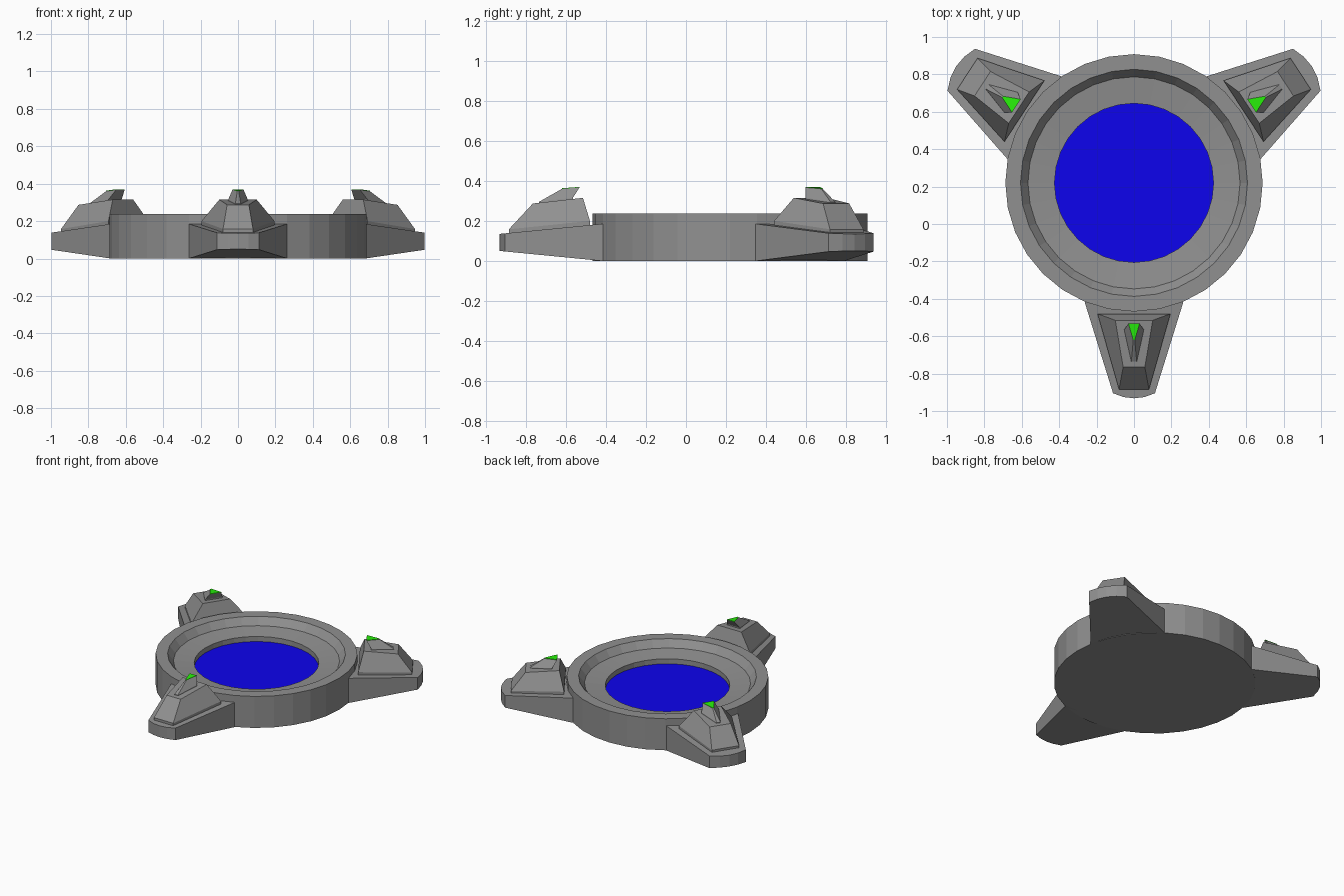
import bpy, bmesh
from math import cos, sin, pi, radians
from mathutils import Vector

if "Cube" in bpy.data.objects:
    bpy.data.objects.remove(bpy.data.objects["Cube"])

CENTRE = Vector((0, 0.22, 0))
N = 32

def material(name, rgb):
    m = bpy.data.materials.new(name)
    m.diffuse_color = (*rgb, 1)
    m.use_nodes = True
    m.node_tree.nodes["Principled BSDF"].inputs["Base Color"].default_value = m.diffuse_color
    return m

grey = material("dark_grey", (0.28, 0.28, 0.28))
blue = material("blue_panel", (0.004, 0.001, 0.85))
green = material("green_light", (0.02, 0.85, 0.003))

def loft(name, rings, mat=grey):
    """Closed solid through rings holding equal numbers of points."""
    bm = bmesh.new()
    loops = [[bm.verts.new(p) for p in r] for r in rings]
    n = len(rings[0])
    for a, b in zip(loops, loops[1:]):
        for i in range(n):
            j = (i + 1) % n
            bm.faces.new((a[i], a[j], b[j], b[i]))
    bm.faces.new(loops[0][::-1])
    bm.faces.new(loops[-1])
    bmesh.ops.recalc_face_normals(bm, faces=bm.faces[:])
    me = bpy.data.meshes.new(name)
    bm.to_mesh(me)
    bm.free()
    ob = bpy.data.objects.new(name, me)
    bpy.context.collection.objects.link(ob)
    me.materials.append(mat)
    return ob

def circle(r, z):
    return [CENTRE + Vector((r * cos(2 * pi * i / N), r * sin(2 * pi * i / N), z))
            for i in range(N)]

# Round dish with raised rim and recessed blue panel
loft("round_base", [circle(r, z) for r, z in (
    (0.688, 0), (0.688, 0.237), (0.607, 0.237), (0.567, 0.185), (0.425, 0.17), (0.425, 0.125))])
loft("blue_disc", [circle(0.425, 0.12), circle(0.425, 0.132)], blue)

def arm(name, angle, tip, tip_w, bulge, pod_end, pod_w, top_u, light_w):
    d = Vector((cos(angle), sin(angle), 0))
    side = Vector((-d.y, d.x, 0))

    def at(u, v, z):
        return CENTRE + d * u + side * v + Vector((0, 0, z))

    def quad(u0, w0, z0, u1, w1, z1):
        return [at(u0, -w0, z0), at(u1, -w1, z1), at(u1, w1, z1), at(u0, w0, z0)]

    def slope(u, z0, z1):
        return z0 + (z1 - z0) * (u - 0.64) / (tip + bulge - 0.64)

    # Tapered foot with a rounded tip
    plan = [(0.625, -0.263), (0.64, -0.263)]
    plan += [(tip + bulge * (1 - t * t), t * tip_w) for t in (-1, -0.5, 0, 0.5, 1)]
    plan += [(0.64, 0.263), (0.625, 0.263)]
    loft(name + "_foot", [[at(u, v, max(0, slope(u, 0, 0.05))) for u, v in plan],
                          [at(u, v, slope(u, 0.185, 0.135)) for u, v in plan]])

    # Sloped housing on the foot
    loft(name + "_housing", [
        quad(0.70, 0.195, 0.15, pod_end, pod_w, 0.12),
        quad(0.70, 0.195, 0.20, pod_end, pod_w, 0.158),
        quad(0.735, 0.1, 0.315, top_u, pod_w - 0.022, 0.287)])

    # Overhanging fin with a green light on top
    fin_u = top_u - 0.03
    loft(name + "_fin", [
        quad(0.785, light_w + 0.025, 0.29, fin_u, 0.018, 0.27),
        quad(0.785, light_w + 0.022, 0.316, fin_u, 0.014, 0.295),
        quad(0.752, light_w, 0.367, 0.84, 0.004, 0.36)])
    loft(name + "_light", [
        quad(0.752, light_w, 0.366, 0.84, 0.004, 0.359),
        quad(0.752, light_w, 0.37, 0.84, 0.004, 0.363)], green)

arm("front", radians(-90), 1.125, 0.112, 0.027, 1.105, 0.08, 0.985, 0.03)
for name, ang in (("right", 33.2), ("left", 180 - 33.2)):
    arm(name, radians(ang), 1.104, 0.134, 0.033, 1.065, 0.10, 0.968, 0.042)
